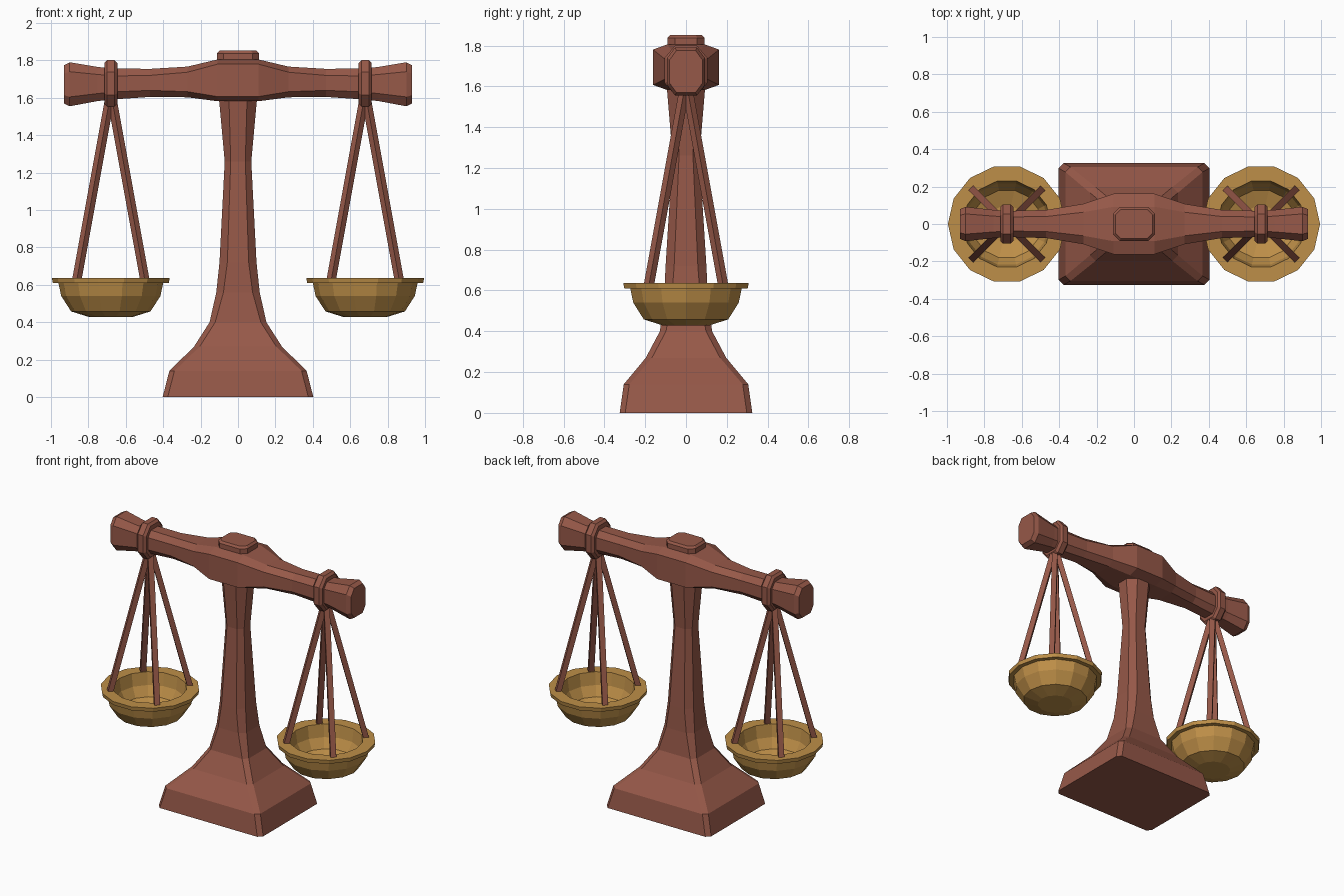
import bpy, bmesh, math
from mathutils import Vector

if "Cube" in bpy.data.objects:
    bpy.data.objects.remove(bpy.data.objects["Cube"])


def material(name, rgb):
    m = bpy.data.materials.new(name)
    m.diffuse_color = (*rgb, 1)
    m.use_nodes = True
    m.node_tree.nodes["Principled BSDF"].inputs["Base Color"].default_value = m.diffuse_color
    return m


wood = material("reddish wood", (0.305, 0.098, 0.065))
brass = material("brass", (0.515, 0.275, 0.065))


def loft(name, rings, mat, closed=False):
    """Skin a list of equal-sized point rings; cap the ends unless closed."""
    bm = bmesh.new()
    vs = [[bm.verts.new(p) for p in r] for r in rings]
    n = len(vs[0])
    pairs = list(zip(vs, vs[1:] + vs[:1])) if closed else list(zip(vs, vs[1:]))
    for a, b in pairs:
        for i in range(n):
            j = (i + 1) % n
            bm.faces.new((a[i], a[j], b[j], b[i]))
    if not closed:
        bm.faces.new(vs[0])
        bm.faces.new(vs[-1])
    bmesh.ops.recalc_face_normals(bm, faces=bm.faces)
    me = bpy.data.meshes.new(name)
    bm.to_mesh(me)
    bm.free()
    me.materials.append(mat)
    ob = bpy.data.objects.new(name, me)
    bpy.context.collection.objects.link(ob)
    return ob


def oct2(a, b, ca, cb):
    """Rectangle with half sizes a, b and cut corners."""
    return [(a, b - cb), (a - ca, b), (ca - a, b), (-a, b - cb),
            (-a, cb - b), (ca - a, -b), (a - ca, -b), (a, cb - b)]


def upright(name, stations, mat):
    return loft(name, [[(x, y, z) for x, y in oct2(hx, hy, c, c)]
                       for z, hx, hy, c in stations], mat)


def along_x(name, stations, mat):
    return loft(name, [[(x, y, (t + b) / 2 + z) for y, z in oct2(w, (t - b) / 2, cy, cz)]
                       for x, w, t, b, cy, cz in stations], mat)


# Flared pillar with foot: z, half x, half y, corner cut
upright("pillar", [(0, .403, .325, .027), (.14, .367, .305, .027), (.27, .235, .197, .03),
                   (.40, .152, .128, .03), (.56, .116, .108, .038), (.72, .099, .1, .042),
                   (1.26, .071, .066, .032), (1.62, .104, .096, .055)], wood)

# Beam: x, half width, top, bottom, corner cuts
half = [(.11, .162, 1.805, 1.582, .07, .025), (.27, .108, 1.767, 1.603, .045, .03),
        (.47, .075, 1.755, 1.605, .035, .035), (.66, .07, 1.757, 1.592, .032, .04),
        (.75, .075, 1.765, 1.583, .033, .04), (.90, .092, 1.79, 1.555, .038, .05),
        (.93, .08, 1.775, 1.57, .033, .045)]
along_x("beam", [(-s[0], *s[1:]) for s in reversed(half)] + half, wood)

# Cap block on the beam
upright("beam_cap", [(1.78, .113, .09, .035), (1.838, .113, .09, .035),
                     (1.852, .1, .078, .03)], wood)

# Bowl cross-section: radius, height (outside going down, inside coming up)
bowl = [(.315, .637), (.31, .61), (.28, .61), (.265, .54), (.212, .458), (.115, .428),
        (.1, .455), (.185, .485), (.222, .55), (.235, .637)]
SIDES = 14

for side, sx in (("left", -.68), ("right", .68)):
    # Ring around the beam
    along_x(side + "_ring", [(sx + dx, w, 1.678 + h, 1.678 - h, w * .5, h * .5) for dx, w, h in
                             ((-.035, .09, .108), (-.02, .105, .123),
                              (.02, .105, .123), (.035, .09, .108))], wood)
    # Hanging rods
    k = 0
    for ux in (-1, 1):
        for uy in (-1, 1):
            k += 1
            radial = Vector((ux, uy, 0)).normalized() * .018
            tangent = Vector((-uy, ux, 0)).normalized() * .018
            rings = []
            for p in (Vector((sx + ux * .005, uy * .005, 1.6)),
                      Vector((sx + ux * .183, uy * .183, .62))):
                rings.append([p + radial + tangent, p + radial - tangent,
                              p - radial - tangent, p - radial + tangent])
            loft(f"{side}_rod_{k}", rings, wood)
    # Pan, with a solid disc bottom between its two capped ends
    prof = bowl[5::-1] + bowl[:5:-1]
    loft(side + "_pan", [[(sx + r * math.cos(2 * math.pi * i / SIDES),
                           r * math.sin(2 * math.pi * i / SIDES), z) for i in range(SIDES)]
                         for r, z in prof], brass)
